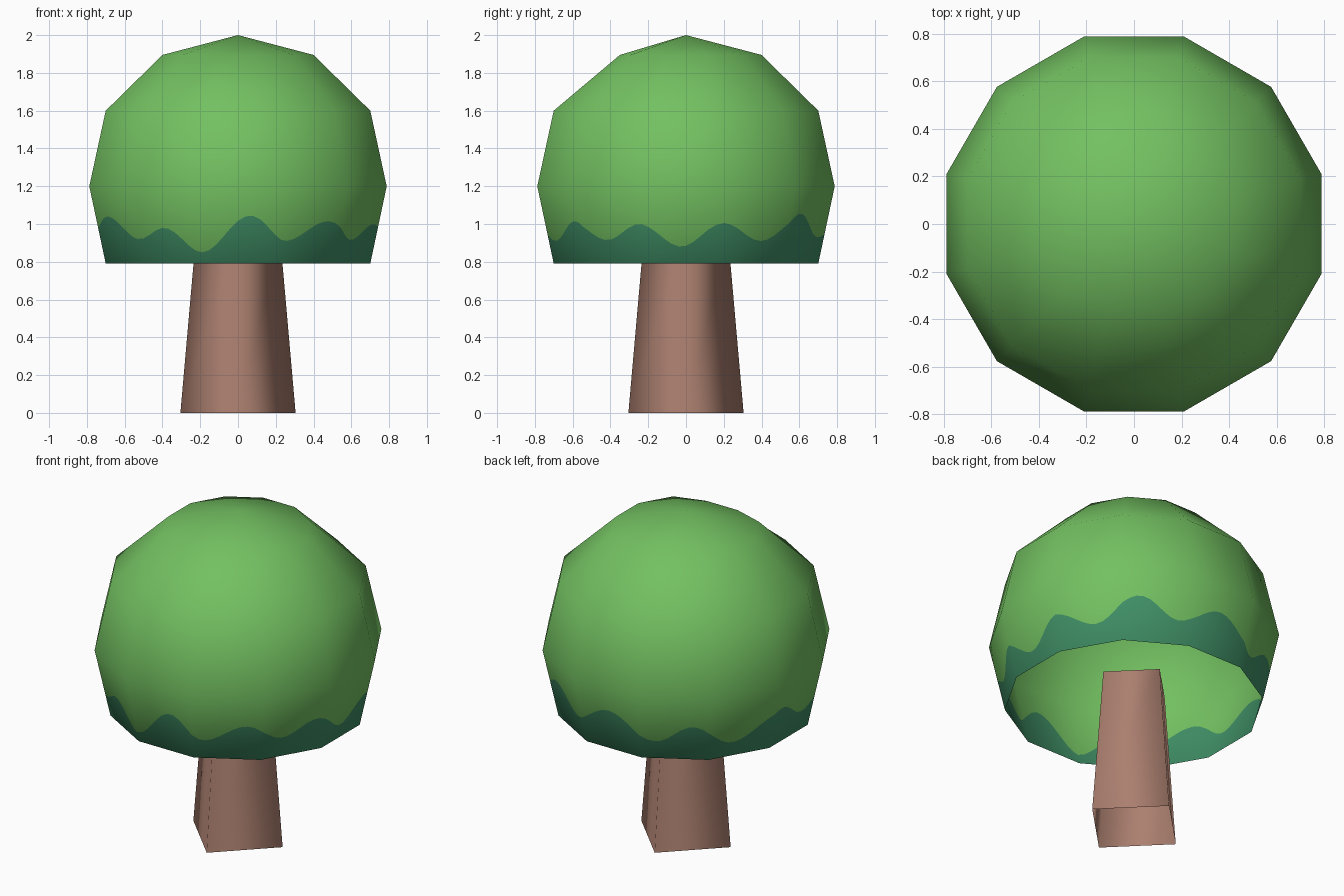
import bpy, bmesh, math
from mathutils import Vector

if "Cube" in bpy.data.objects:
    bpy.data.objects.remove(bpy.data.objects["Cube"])


def material(name, rgb):
    m = bpy.data.materials.new(name)
    m.diffuse_color = (*rgb, 1.0)
    m.use_nodes = True
    m.node_tree.nodes["Principled BSDF"].inputs["Base Color"].default_value = m.diffuse_color
    return m


LEAF = material("leaf_green", (0.171, 0.527, 0.119))
SHADE = material("deep_teal_green", (0.051, 0.275, 0.133))
BARK = material("bark_brown", (0.413, 0.216, 0.162))


def finish(bm, name, mats):
    me = bpy.data.meshes.new(name)
    for f in bm.faces:
        f.smooth = True
    bm.to_mesh(me)
    bm.free()
    for m in mats:
        me.materials.append(m)
    ob = bpy.data.objects.new(name, me)
    bpy.context.collection.objects.link(ob)
    return ob


def ring(bm, n, r, z, start=0.0):
    return [bm.verts.new((r * math.cos(start + math.tau * i / n),
                          r * math.sin(start + math.tau * i / n), z)) for i in range(n)]


# Trunk: open, tapered four-sided tube with corners on the axes
bm = bmesh.new()
low, high = ring(bm, 4, 0.305, 0.0), ring(bm, 4, 0.224, 0.92)
for i in range(4):
    j = (i + 1) % 4
    bm.faces.new((low[i], low[j], high[j], high[i]))
finish(bm, "trunk", [BARK])

# Peaks and valleys of the dark fringe: (angle in degrees, height)
WAVE = [(-2, .88), (15, 1.005), (33, .91), (53, 1.055), (70, .93), (90, 1.05),
        (112, .905), (128, 1.01), (146, .88), (170, 1.03), (187, .92), (204, 1.04),
        (226, .92), (238, .98), (255, .85), (275, 1.045), (290, .91), (309, 1.015),
        (325, .915), (341, 1.0), (358, .88)]


def wave(deg):
    deg = (deg + 2) % 360 - 2
    for (a, za), (b, zb) in zip(WAVE, WAVE[1:]):
        if a <= deg <= b:
            t = (1 - math.cos(math.pi * (deg - a) / (b - a))) / 2
            return za + (zb - za) * t
    return WAVE[0][1]


# Crown: twelve-sided dome, open underneath
N, STEPS, START = 12, 10, math.radians(15)
bm = bmesh.new()
rim = ring(bm, N, 0.725, 0.79, START)
belly = ring(bm, N, 0.815, 1.2, START)
shoulder = ring(bm, N, 0.725, 1.6, START)
cap = ring(bm, N, 0.414, 1.895, START)
for v in cap:                       # slightly flattened front of the top ring
    if v.co.y < -0.36:
        v.co.y = -0.35
pole = bm.verts.new((0, 0, 2.0))

for i in range(N):
    j = (i + 1) % N
    bm.faces.new((belly[i], belly[j], shoulder[j], shoulder[i]))
    bm.faces.new((shoulder[i], shoulder[j], cap[j], cap[i]))
    bm.faces.new((cap[i], cap[j], pole))

# Lowest row is split along the wavy line, dark below and light above
line = []
for k in range(N * STEPS):
    i, t = k // STEPS, (k % STEPS) / STEPS
    j = (i + 1) % N
    s = (wave(15 + 30 * (i + t)) - 0.79) / 0.41
    p = rim[i].co.lerp(rim[j].co, t).lerp(belly[i].co.lerp(belly[j].co, t), s)
    line.append(bm.verts.new(p))
for i in range(N):
    j = (i + 1) % N
    seg = [line[(i * STEPS + k) % len(line)] for k in range(STEPS + 1)]
    bm.faces.new([rim[i], rim[j]] + seg[::-1]).material_index = 1
    bm.faces.new(seg + [belly[j], belly[i]])
crown = finish(bm, "leaf_crown", [LEAF, SHADE])

# Round normals so the flat facets shade as one ball
centre = Vector((0, 0, 1.2))
crown.data.normals_split_custom_set_from_vertices(
    [(v.co - centre).normalized() for v in crown.data.vertices])
